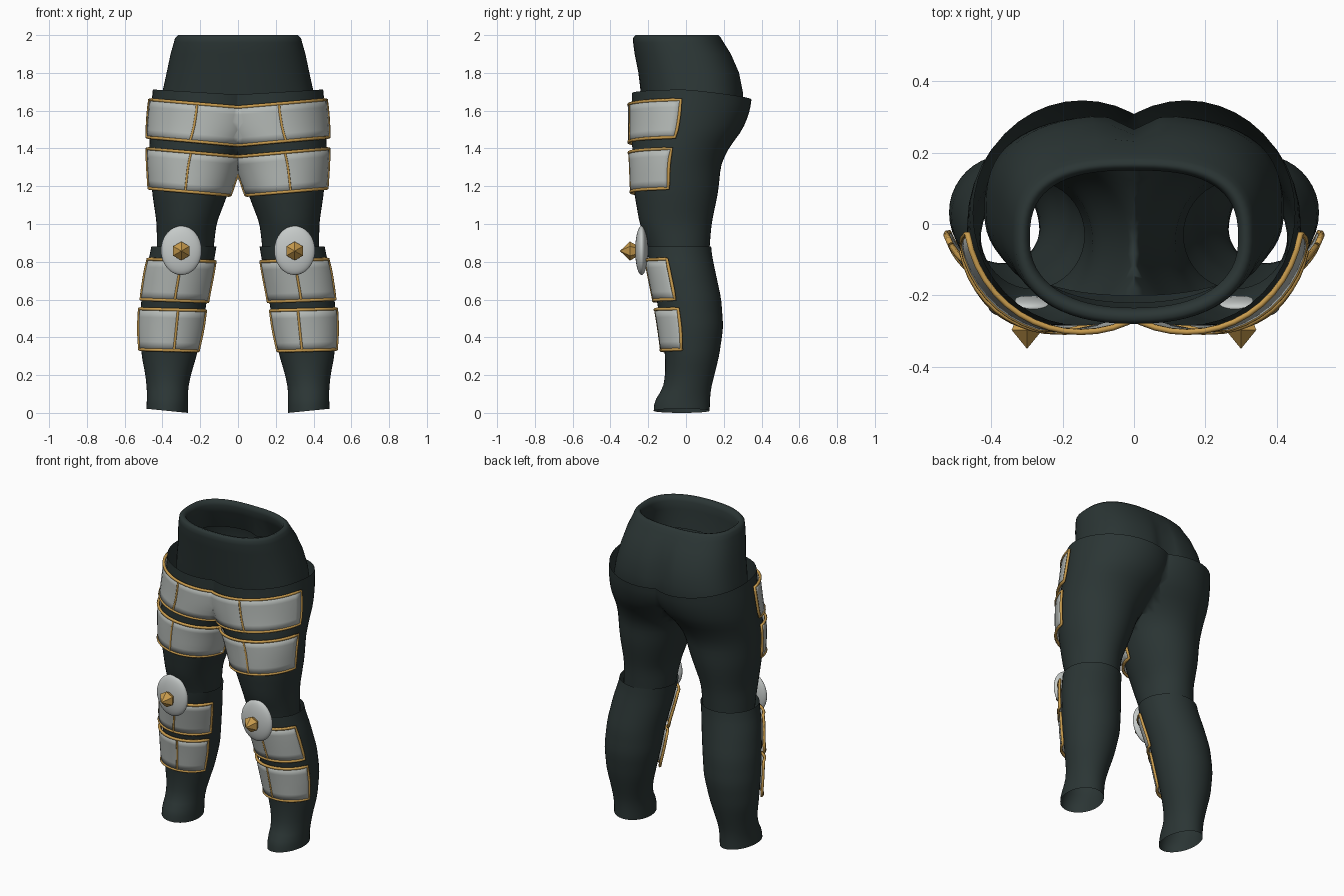
import bpy, bmesh, math
from mathutils import Vector

if "Cube" in bpy.data.objects:
    bpy.data.objects.remove(bpy.data.objects["Cube"])


def material(name, rgb):
    m = bpy.data.materials.new(name)
    m.diffuse_color = (*rgb, 1)
    m.use_nodes = True
    m.node_tree.nodes["Principled BSDF"].inputs["Base Color"].default_value = m.diffuse_color
    return m


DARK = material("dark cloth", (0.024, 0.036, 0.035))
STEEL = material("grey plate", (0.46, 0.49, 0.47))
PALE = material("pale knee cap", (0.56, 0.59, 0.58))
GOLD = material("gold trim", (0.58, 0.33, 0.075))

# Leg sections: height, inner x, outer x, front y, back y
THIGH = [(.78, .14, .43, -.18, .12), (.88, .128, .43, -.20, .125),
         (1.0, .115, .43, -.245, .135), (1.17, .05, .455, -.275, .17),
         (1.315, 0, .465, -.28, .185), (1.40, -.05, .468, -.285, .225),
         (1.5, -.13, .468, -.285, .30), (1.6, -.16, .462, -.285, .335),
         (1.685, -.16, .45, -.285, .348)]
CALF = [(0, .265, .485, -.172, .125), (.07, .265, .482, -.165, .127),
        (.12, .266, .482, -.125, .13), (.2, .25, .49, -.11, .15),
        (.3, .22, .51, -.11, .175), (.45, .185, .52, -.13, .197),
        (.6, .165, .512, -.155, .187), (.75, .135, .49, -.185, .155),
        (.82, .125, .472, -.2, .14), (.88, .113, .457, -.207, .132)]
# Waist sections: height, half width, front y, back y (rolls inward at the rim)
WAIST = [(1.5, .42, -.20, .27), (1.6, .415, -.22, .305), (1.7, .40, -.24, .305),
         (1.8, .378, -.252, .285), (1.9, .357, -.272, .24), (1.96, .34, -.28, .20),
         (1.985, .333, -.28, .185), (2.0, .318, -.268, .17), (1.995, .302, -.248, .158),
         (1.97, .292, -.235, .15), (1.92, .297, -.235, .17), (1.8, .335, -.22, .22)]


def section(rows, z):
    """Smoothed section values at one height."""
    def lerp(h):
        h = min(max(h, rows[0][0]), rows[-1][0])
        for a, b in zip(rows, rows[1:]):
            if h <= b[0]:
                t = (h - a[0]) / (b[0] - a[0])
                return [p + (q - p) * t for p, q in zip(a[1:], b[1:])]
    return [sum(v) / 3 for v in zip(lerp(z - .025), lerp(z), lerp(z + .025))]


def surface(rows, z, ang, off=0.0):
    i, o, f, b = section(rows, z)
    return Vector(((i + o) / 2 + ((o - i) / 2 + off) * math.cos(ang),
                   (f + b) / 2 + ((b - f) / 2 + off) * math.sin(ang), z))


def grid_object(name, rows, mat, closed):
    """Skin a grid of points."""
    bm = bmesh.new()
    vs = [[bm.verts.new(p) for p in r] for r in rows]
    n = len(rows[0])
    for a, b in zip(vs, vs[1:]):
        for k in range(n if closed else n - 1):
            j = (k + 1) % n
            bm.faces.new((a[k], a[j], b[j], b[k]))
    me = bpy.data.meshes.new(name)
    bm.to_mesh(me)
    bm.free()
    return finish(name, me, mat)


def finish(name, me, mat, smooth=True):
    ob = bpy.data.objects.new(name, me)
    bpy.context.collection.objects.link(ob)
    me.materials.clear()
    me.materials.append(mat)
    if smooth:
        me.shade_smooth()
    return ob


def mirror(ob):
    m = ob.modifiers.new("mirror", 'MIRROR')
    m.use_bisect_axis[0] = True
    m.merge_threshold = 0.0005
    return ob


def leg_part(name, rows, steps, shift):
    z0, z1 = rows[0][0], rows[-1][0]
    pts = []
    for s in range(steps + 1):
        ring = [surface(rows, z0 + (z1 - z0) * s / steps, 2 * math.pi * k / 40)
                for k in range(40)]
        for p in ring:
            p.z += shift(p)
        pts.append(ring)
    return mirror(grid_object(name, pts, DARK, True))


# Trousers: thighs with a slanted top edge, lower legs with a slanted hem
leg_part("thighs", THIGH, 22,
         lambda p: max(0, (p.z - 1.5) / .185) * (.06 * abs(p.x) - .1 * max(0, p.y)))
leg_part("lower_legs", CALF, 24,
         lambda p: max(0, 1 - p.z / .1) * (.02 + .1 * (p.x - .465)
                                           if p.x > .265 else 0))


# Waist with a rolled rim and a soft crease at the back
def waist_point(row, ang):
    z, w, f, b = row
    c, s = math.cos(ang), math.sin(ang)
    e = 2 / 2.3 if s < 0 else 2 / 2.7
    x = w * math.copysign(abs(c) ** e, c)
    mid = (f + b) / 2
    y = mid + (b - f) / 2 * math.copysign(abs(s) ** e, s)
    if s > 0:
        y -= .04 * math.exp(-(x / .05) ** 2) * min(1, max(0, (1.93 - z) / .15))
    return Vector((x, y, z))


waist = grid_object("waist", [[waist_point(r, 2 * math.pi * k / 64) for k in range(64)]
                              for r in WAIST], DARK, True)


def tube(name, path, radius, cyclic):
    """Gold strip along a path, as a mesh."""
    cu = bpy.data.curves.new(name, 'CURVE')
    cu.dimensions = '3D'
    cu.bevel_depth = radius
    cu.bevel_resolution = 1
    sp = cu.splines.new('POLY')
    sp.points.add(len(path) - 1)
    for q, p in zip(sp.points, path):
        q.co = (*p, 1)
    sp.use_cyclic_u = cyclic
    tmp = bpy.data.objects.new(name + "_curve", cu)
    bpy.context.collection.objects.link(tmp)
    dg = bpy.context.evaluated_depsgraph_get()
    me = bpy.data.meshes.new_from_object(tmp.evaluated_get(dg))
    bpy.data.objects.remove(tmp)
    return mirror(finish(name, me, GOLD))


def armour(name, rows, top, bottom, a0, a1, split, tilt):
    """Curved plate with a gold border and a gold divider."""
    def pt(h, deg, off):
        ang = math.radians(deg)
        x = max(0, surface(rows, h, ang).x)
        return surface(rows, h + tilt * (x - .47), ang, off)
    nu, nv = 20, 5
    angs = [a0 + (a1 - a0) * k / nu for k in range(nu + 1)]
    hs = [bottom + (top - bottom) * k / nv for k in range(nv + 1)]
    plate = mirror(grid_object(name + "_plate", [[pt(h, a, .016) for a in angs] for h in hs],
                               STEEL, False))
    sol = plate.modifiers.new("thickness", 'SOLIDIFY')
    sol.thickness = .01
    sol.offset = 0
    edge = ([pt(bottom, a, .018) for a in angs] + [pt(h, a1, .018) for h in hs[1:-1]]
            + [pt(top, a, .018) for a in reversed(angs)]
            + [pt(h, a0, .018) for h in hs[-2:0:-1]])
    tube(name + "_border", edge, .009, True)
    tube(name + "_divider", [pt(h, split, .018) for h in hs], .007, False)


# Armour plates
armour("upper_thigh", THIGH, 1.66, 1.46, -10, -170, -78, .09)
armour("lower_thigh", THIGH, 1.40, 1.19, -10, -170, -83, .09)
armour("upper_shin", CALF, .815, .60, -23, -160, -91, .04)
armour("lower_shin", CALF, .55, .335, -20, -155, -98, .03)

# Knee caps and hexagonal studs
for side, sx in (("left", .3), ("right", -.3)):
    bpy.ops.mesh.primitive_uv_sphere_add(segments=32, ring_count=16, radius=1,
                                         location=(sx, -.235, .86))
    cap = bpy.context.object
    cap.name = side + "_knee_cap"
    cap.scale = (.108, .034, .13)
    cap.data.materials.append(PALE)
    cap.data.shade_smooth()
    rings = [[Vector((sx + r * math.sin(math.pi * k / 3), y, .857 + r * math.cos(math.pi * k / 3)))
              for k in range(6)] for y, r in ((-.25, .026), (-.297, .05), (-.349, .001))]
    stud = grid_object(side + "_knee_stud", rings, GOLD, True)
    stud.data.shade_flat()

# Consistent outward normals
for ob in bpy.context.scene.objects:
    bm = bmesh.new()
    bm.from_mesh(ob.data)
    bmesh.ops.recalc_face_normals(bm, faces=bm.faces)
    bm.to_mesh(ob.data)
    bm.free()
